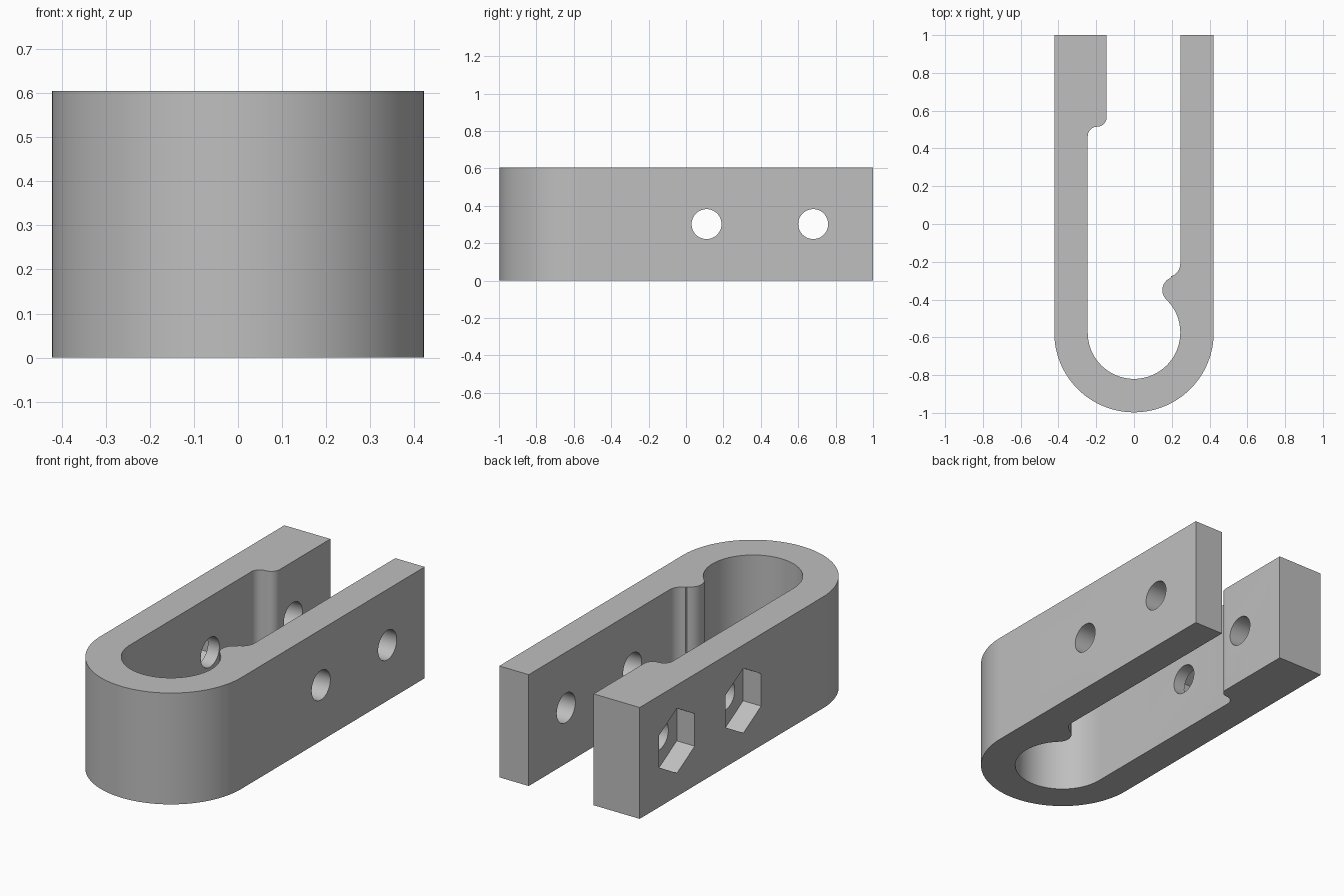
import bpy, bmesh
from math import cos, sin, pi, radians
from mathutils import Matrix

if "Cube" in bpy.data.objects:
    bpy.data.objects.remove(bpy.data.objects["Cube"])

HEIGHT = 0.605
HALF_WIDTH = 0.422
INNER = 0.245
BEND_Y = -0.575
HOLE_YS = (0.11, 0.68)

grey = bpy.data.materials.new("plain grey")
grey.use_nodes = True
colour = (0.52, 0.52, 0.52, 1)
grey.diffuse_color = colour
grey.node_tree.nodes["Principled BSDF"].inputs["Base Color"].default_value = colour


def arc(cx, cy, r, start, end, steps):
    angles = [radians(start + (end - start) * i / steps) for i in range(steps + 1)]
    return [(cx + r * cos(a), cy + r * sin(a)) for a in angles]


def make_object(name, bm):
    bmesh.ops.recalc_face_normals(bm, faces=bm.faces)
    mesh = bpy.data.meshes.new(name)
    bm.to_mesh(mesh)
    bm.free()
    mesh.materials.append(grey)
    obj = bpy.data.objects.new(name, mesh)
    bpy.context.collection.objects.link(obj)
    return obj


# U-shaped outline: outer bend, thin arm with rounded bump, thick arm with step
outline = [(-HALF_WIDTH, 1)]
outline += arc(0, BEND_Y, HALF_WIDTH, 180, 360, 64)
outline += [(HALF_WIDTH, 1), (INNER, 1)]
outline += arc(0.175, -0.21, 0.07, 0, -72, 10)
outline += arc(0.22, -0.35, 0.07, 112, 225, 16)
outline += arc(0, BEND_Y, INNER, 38, -180, 64)
outline += arc(-0.195, 0.465, 0.05, 180, 90, 10)
outline += arc(-0.195, 0.565, 0.05, -80, 0, 10)
outline += [(-0.145, 1)]

bm = bmesh.new()
base = bm.faces.new([bm.verts.new((x, y, 0)) for x, y in outline])
top = bmesh.ops.extrude_face_region(bm, geom=[base])
top_verts = [v for v in top["geom"] if isinstance(v, bmesh.types.BMVert)]
bmesh.ops.translate(bm, verts=top_verts, vec=(0, 0, HEIGHT))
clamp = make_object("clamp_body", bm)


# Cutters along x: round bolt holes and hexagonal nut pockets
def cutter(name, sides, radius, x0, x1, y):
    bm = bmesh.new()
    place = Matrix.Translation(((x0 + x1) / 2, y, HEIGHT / 2)) @ Matrix.Rotation(pi / 2, 4, "Y")
    bmesh.ops.create_cone(bm, cap_ends=True, segments=sides, radius1=radius,
                          radius2=radius, depth=x1 - x0, matrix=place)
    # Turn the hexagon so that a corner points straight up
    if sides == 6:
        highest = max(v.co.z for v in bm.verts)
        if highest < HEIGHT / 2 + radius * 0.95:
            bmesh.ops.rotate(bm, verts=bm.verts, cent=(0, y, HEIGHT / 2),
                             matrix=Matrix.Rotation(pi / 6, 3, "X"))
    obj = make_object(name, bm)
    obj.hide_render = True
    cut = clamp.modifiers.new(name, "BOOLEAN")
    cut.operation = "DIFFERENCE"
    cut.solver = "EXACT"
    cut.object = obj
    return obj


cutters = []
for y, place in zip(HOLE_YS, ("front", "back")):
    cutters.append(cutter(place + "_bolt_hole_cutter", 48, 0.08, -0.6, 0.6, y))
    cutters.append(cutter(place + "_nut_pocket_cutter", 6, 0.176, -0.6, -HALF_WIDTH + 0.108, y))

# Apply the cuts and remove the cutters
bpy.context.view_layer.objects.active = clamp
clamp.select_set(True)
for name in [m.name for m in clamp.modifiers]:
    bpy.ops.object.modifier_apply(modifier=name)
for obj in cutters:
    bpy.data.objects.remove(obj)
bpy.ops.object.shade_smooth_by_angle(angle=radians(30))
